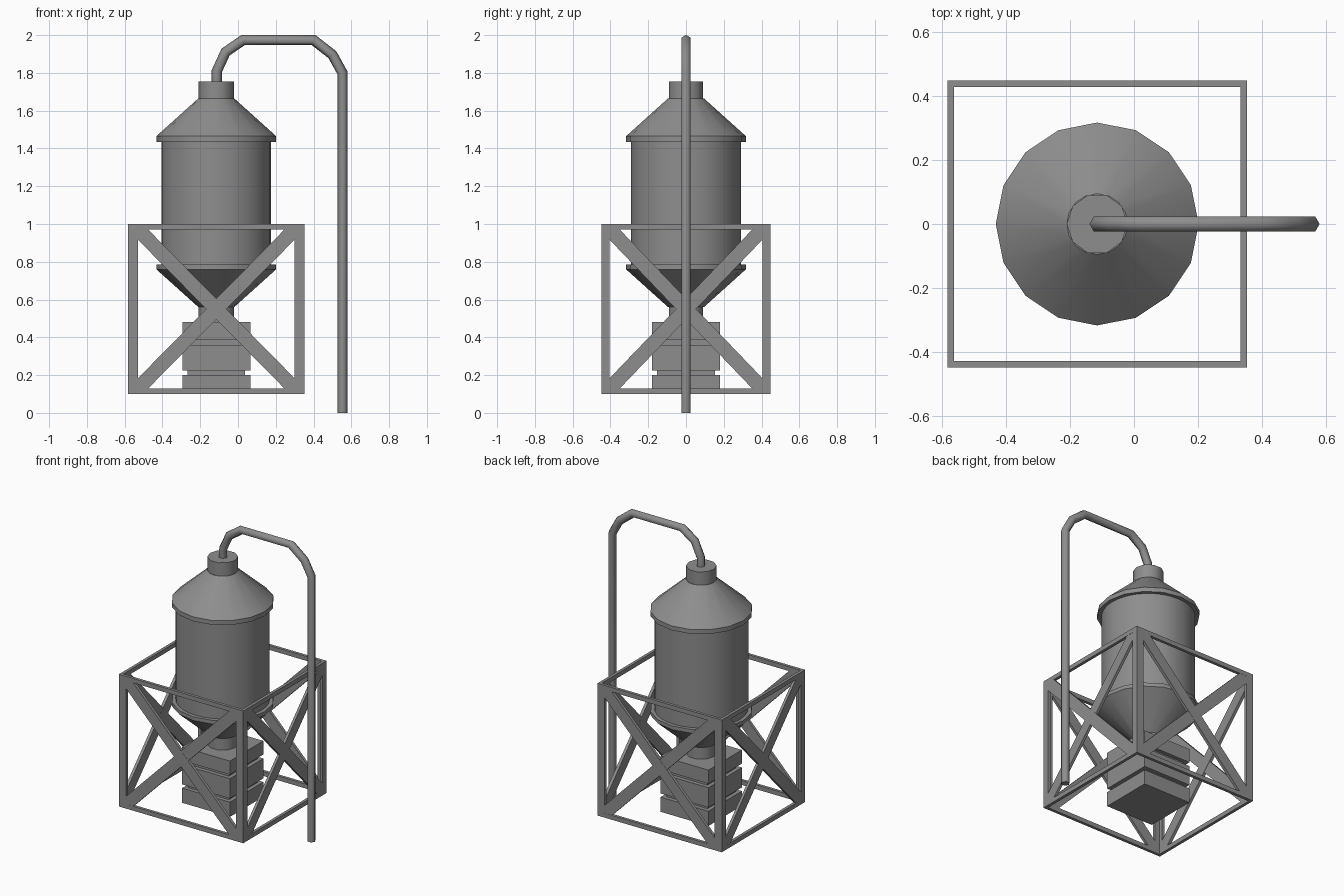
import bpy, bmesh, math
from mathutils import Vector, Matrix

cube = bpy.data.objects.get("Cube")
if cube:
    bpy.data.objects.remove(cube, do_unlink=True)

CX = -0.115          # centre of tank and frame
grey = bpy.data.materials.new("steel_grey")
grey.use_nodes = True
colour = (0.27, 0.27, 0.27, 1)
grey.diffuse_color = colour
grey.node_tree.nodes["Principled BSDF"].inputs["Base Color"].default_value = colour


def finish(name, bm, smooth=None):
    """Turn a bmesh into a named object, smoothing below the given angle."""
    bmesh.ops.recalc_face_normals(bm, faces=bm.faces)
    mesh = bpy.data.meshes.new(name)
    bm.to_mesh(mesh)
    bm.free()
    mesh.materials.append(grey)
    ob = bpy.data.objects.new(name, mesh)
    bpy.context.collection.objects.link(ob)
    if smooth:
        bpy.ops.object.select_all(action='DESELECT')
        ob.select_set(True)
        bpy.context.view_layer.objects.active = ob
        bpy.ops.object.shade_smooth_by_angle(angle=math.radians(smooth))
    return ob


def bridge(bm, rings):
    """Skin a list of equal vertex rings and cap both ends."""
    n = len(rings[0])
    for a, b in zip(rings, rings[1:]):
        for i in range(n):
            j = (i + 1) % n
            bm.faces.new((a[i], a[j], b[j], b[i]))
    bm.faces.new(rings[0])
    bm.faces.new(rings[-1])


def lathe(name, profile, sides):
    """Closed round part from (radius, height) pairs."""
    bm = bmesh.new()
    rings = []
    for r, z in profile:
        angles = [math.tau * i / sides for i in range(sides)]
        rings.append([bm.verts.new((CX + r * math.cos(a), r * math.sin(a), z))
                      for a in angles])
    bridge(bm, rings)
    return finish(name, bm, 40)


def prism(bm, points, depth, matrix):
    """Flat outline in the xz plane, thickened both ways along y."""
    rings = [[bm.verts.new(matrix @ Vector((x, y, z))) for x, z in points]
             for y in (-depth / 2, depth / 2)]
    bridge(bm, rings)


def rect(x0, x1, z0, z1):
    return [(x0, z0), (x1, z0), (x1, z1), (x0, z1)]


# Tank
lathe("tank_body", [(0.29, 0.77), (0.29, 1.45)], 32)
lathe("tank_roof", [(0.317, 1.435), (0.317, 1.465), (0.095, 1.665)], 16)
lathe("tank_hopper", [(0.095, 0.56), (0.317, 0.76), (0.317, 0.785)], 16)
lathe("roof_cap", [(0.095, 1.66), (0.095, 1.755)], 10)
lathe("hopper_neck", [(0.095, 0.47), (0.095, 0.575)], 10)

# Stacked base blocks with narrow spacers between them
blocks = [("base_block_low", 0.18, 0.10, 0.20), ("spacer_low", 0.153, 0.20, 0.225),
          ("base_block_middle", 0.18, 0.225, 0.36), ("spacer_high", 0.153, 0.36, 0.387),
          ("base_block_top", 0.18, 0.387, 0.48)]
for name, half, z0, z1 in blocks:
    bm = bmesh.new()
    prism(bm, rect(-half, half, z0, z1), 2 * half, Matrix.Translation((CX, 0, 0)))
    finish(name, bm)

# Support frame: four flat cross-braced panels
HX, HY, THICK, BOTTOM, TOP, RAIL = 0.468, 0.448, 0.02, 0.10, 1.0, 0.03


def panel(name, half, post, distance, turn):
    bm = bmesh.new()
    m = (Matrix.Translation((CX, 0, 0)) @ Matrix.Rotation(turn, 4, 'Z')
         @ Matrix.Translation((0, -distance + THICK / 2, 0)))
    w, z0, z1, d = half - post, BOTTOM + RAIL, TOP - RAIL, 0.054
    for s in (-1, 1):
        prism(bm, rect(s * w, s * half, BOTTOM, TOP), THICK, m)
        # brace fitted into opposite corners of the opening
        brace = [(-w, z0), (-w + d, z0), (w, z1 - d), (w, z1), (w - d, z1), (-w, z0 + d)]
        prism(bm, [(s * x, z) for x, z in brace], THICK - 0.001 * (s + 1), m)
    prism(bm, rect(-w, w, BOTTOM, z0), THICK, m)
    prism(bm, rect(-w, w, z1, TOP), THICK, m)
    finish(name, bm)


panel("frame_front", HX, 0.054, HY, 0)
panel("frame_back", HX, 0.054, HY, math.pi)
panel("frame_left", HY - THICK, 0.024, HX, math.pi / 2)
panel("frame_right", HY - THICK, 0.024, HX, -math.pi / 2)

# Six-sided pipe with mitred bends, from the roof cap down to the ground
path = [Vector((x, 0, z)) for x, z in
        [(-0.112, 1.72), (-0.112, 1.81), (-0.066, 1.91), (0.027, 1.974),
         (0.40, 1.974), (0.50, 1.896), (0.553, 1.80), (0.553, 0)]]
R = 0.027
bm = bmesh.new()
rings = []
for i, p in enumerate(path):
    before = (p - path[i - 1]).normalized() if i else Vector((0, 0, 1))
    after = (path[i + 1] - p).normalized() if i < len(path) - 1 else before
    tangent = (before + after).normalized()
    side = Vector((tangent.z, 0, -tangent.x)) / tangent.dot(after)
    rings.append([bm.verts.new(p + side * R * math.cos(a) + Vector((0, R * math.sin(a), 0)))
                  for a in (math.tau * k / 6 for k in range(6))])
bridge(bm, rings)
finish("feed_pipe", bm, 65)
